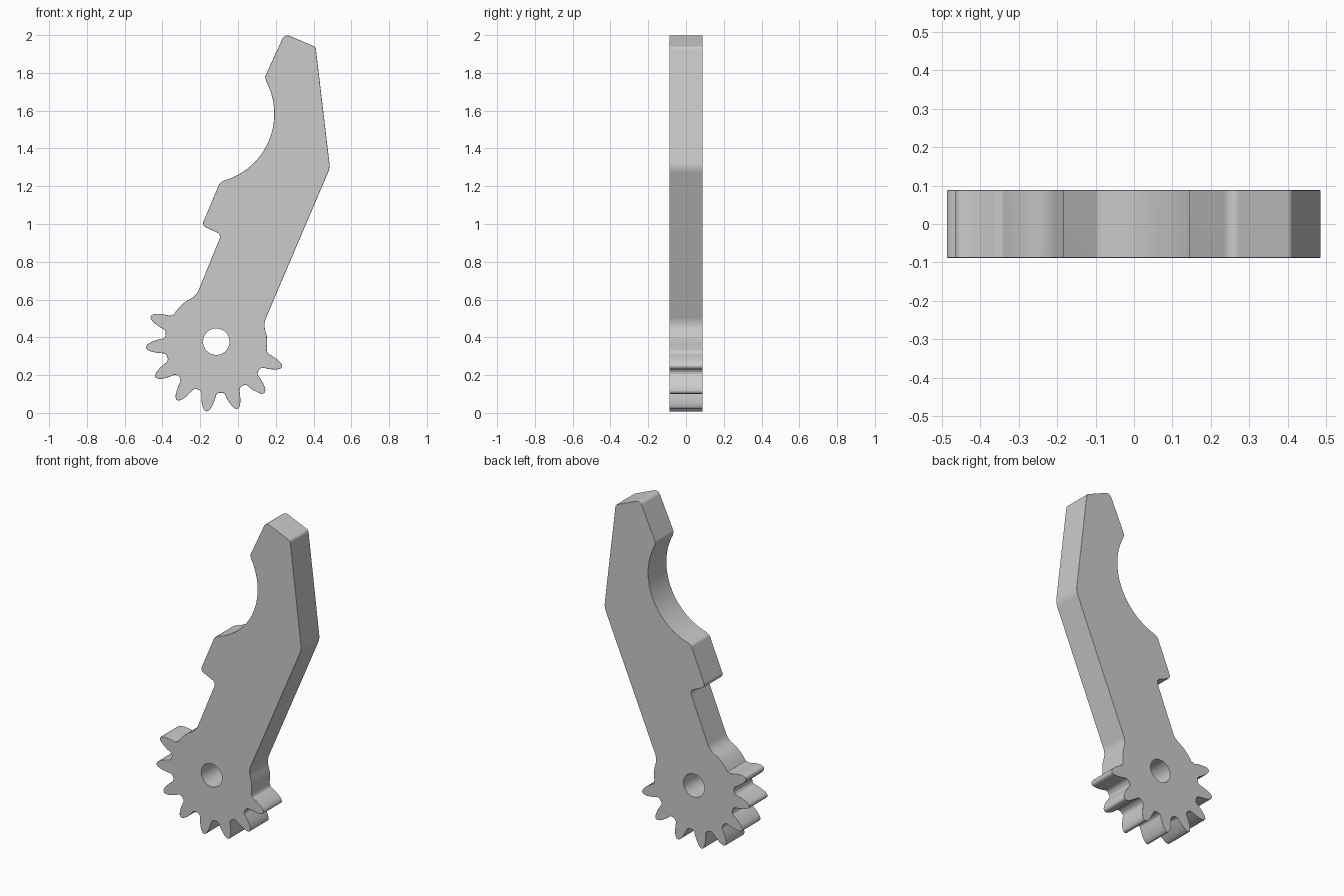
import bpy
import bmesh
from math import radians, cos, sin, tan
from mathutils import Vector

cube = bpy.data.objects.get("Cube")
if cube:
    bpy.data.objects.remove(cube, do_unlink=True)

HUB = Vector((-0.115, 0.377))
ROOT, HALF_DEPTH = 0.267, 0.088
TEETH, PITCH, FIRST = 8, 360 / 14, 158.9


def polar(centre, radius, degrees):
    a = radians(degrees)
    return centre + Vector((cos(a), sin(a))) * radius


def arc(centre, radius, start, end, steps):
    """Points on an arc, none of them rounded."""
    return [(polar(centre, radius, start + (end - start) * i / steps), 0)
            for i in range(steps + 1)]


def tooth(angle):
    """Half-widths at growing radii, mirrored about the tooth axis."""
    out = Vector((cos(radians(angle)), sin(radians(angle))))
    side = Vector((-out.y, out.x))
    flank = [(ROOT, 0.051, 0.012), (0.277, 0.040, 0.012), (0.305, 0.036, 0),
             (0.330, 0.030, 0), (0.352, 0.022, 0), (0.366, 0.013, 0), (0.372, 0.005, 0)]
    return ([(HUB + out * r - side * w, f) for r, w, f in flank] +
            [(HUB + out * r + side * w, f) for r, w, f in reversed(flank)])


def rounded(corners, steps=6):
    """Replace each corner that has a radius with a tangent arc."""
    points = []
    for i, (p, radius) in enumerate(corners):
        if not radius:
            points.append(p)
            continue
        before, after = corners[i - 1][0] - p, corners[(i + 1) % len(corners)][0] - p
        limit = min(before.length, after.length) * 0.48
        half = before.angle(after) / 2
        reach = min(radius / tan(half), max(limit, 0.001))
        u, v = before.normalized(), after.normalized()
        centre = p + (u + v).normalized() * (reach / cos(half))
        a, b = p + u * reach - centre, p + v * reach - centre
        for k in range(steps + 1):
            t = k / steps
            points.append(centre + (a * (1 - t) + b * t).normalized() * a.length)
    return points


# Outline: hub, teeth, straight back edge, slanted tip, round bite, step
outline = arc(HUB, ROOT, 127, 148, 5)
for n in range(TEETH):
    outline += tooth(FIRST + n * PITCH)
outline += arc(HUB, ROOT + 0.002, -7, 6, 4)
outline += [(Vector((x, z)), r) for x, z, r in [
    (0.135, 0.472, 0.15), (0.487, 1.297, 0.10), (0.411, 1.937, 0.02), (0.247, 2.007, 0.03),
    (0.143, 1.780, 0.02)]]
outline += arc(Vector((-0.175, 1.583)), 0.367, 28, -74, 28)
outline += [(Vector((x, z)), r) for x, z, r in [
    (-0.097, 1.217, 0.02), (-0.192, 0.992, 0.025), (-0.088, 0.945, 0.025),
    (-0.220, 0.622, 0.12)]]

# Extrude the outline into the arm
bm = bmesh.new()
front = bm.faces.new([bm.verts.new((p.x, -HALF_DEPTH, p.y)) for p in rounded(outline)])
bmesh.ops.remove_doubles(bm, verts=bm.verts[:], dist=0.0005)
new = bmesh.ops.extrude_face_region(bm, geom=bm.faces[:], use_keep_orig=True)
bmesh.ops.translate(bm, vec=(0, HALF_DEPTH * 2, 0),
                    verts=[g for g in new["geom"] if isinstance(g, bmesh.types.BMVert)])
bmesh.ops.recalc_face_normals(bm, faces=bm.faces[:])
mesh = bpy.data.meshes.new("geared_arm")
bm.to_mesh(mesh)
bm.free()
arm = bpy.data.objects.new("geared_arm", mesh)
bpy.context.collection.objects.link(arm)

grey = bpy.data.materials.new("plain_grey")
grey.use_nodes = True
grey.diffuse_color = (0.6, 0.6, 0.6, 1)
grey.node_tree.nodes["Principled BSDF"].inputs["Base Color"].default_value = (0.6, 0.6, 0.6, 1)
mesh.materials.append(grey)

# Pivot hole cutter
bpy.ops.mesh.primitive_cylinder_add(vertices=48, radius=0.07, depth=0.5,
                                    location=(HUB.x, 0, HUB.y), rotation=(radians(90), 0, 0))
cutter = bpy.context.object
cutter.name = "pivot_hole_cutter"
cutter.hide_render = True
cutter.data.materials.append(grey)

# Soft rims, then the sharp pivot hole
bevel = arm.modifiers.new("rim", 'BEVEL')
bevel.width, bevel.segments = 0.01, 3
bevel.limit_method, bevel.angle_limit = 'ANGLE', radians(60)
hole = arm.modifiers.new("pivot_hole", 'BOOLEAN')
hole.operation, hole.solver, hole.object = 'DIFFERENCE', 'EXACT', cutter

bpy.ops.object.select_all(action='DESELECT')
arm.select_set(True)
bpy.context.view_layer.objects.active = arm
bpy.ops.object.convert(target='MESH')
bpy.data.objects.remove(cutter, do_unlink=True)
bpy.ops.object.shade_smooth_by_angle(angle=radians(40))
normals = arm.modifiers.new("flat_faces", 'WEIGHTED_NORMAL')
normals.keep_sharp = True
